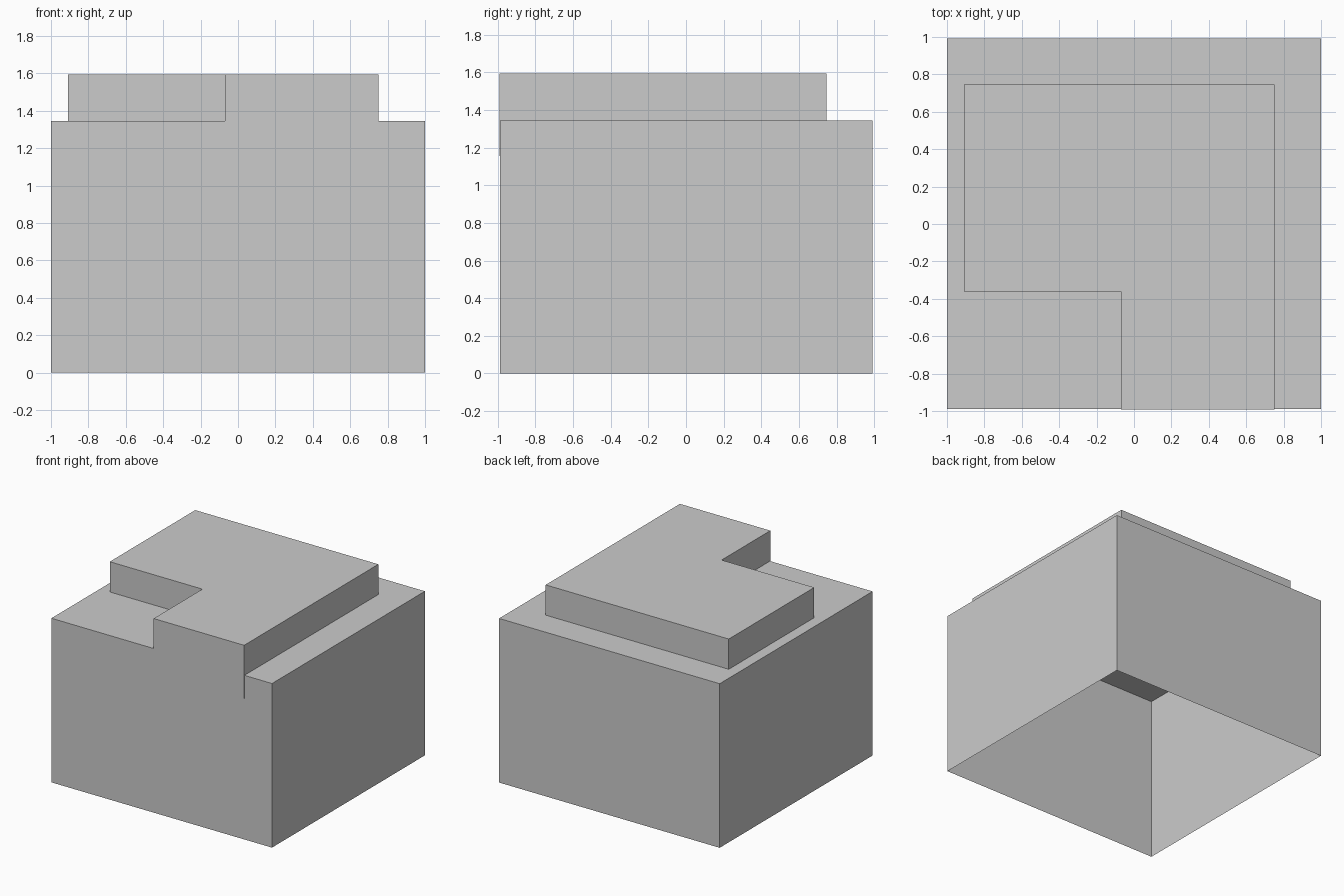
import bpy, bmesh

if "Cube" in bpy.data.objects:
    bpy.data.objects.remove(bpy.data.objects["Cube"])


def open_prism(name, outline, z0, z1):
    """Thin-shelled prism: walls and a flat cap, open underneath."""
    bm = bmesh.new()
    low = [bm.verts.new((x, y, z0)) for x, y in outline]
    high = [bm.verts.new((x, y, z1)) for x, y in outline]
    n = len(outline)
    for i in range(n):
        j = (i + 1) % n
        bm.faces.new((low[i], low[j], high[j], high[i]))
    bm.faces.new(high)
    mesh = bpy.data.meshes.new(name)
    bm.to_mesh(mesh)
    bm.free()
    obj = bpy.data.objects.new(name, mesh)
    bpy.context.collection.objects.link(obj)
    return obj


# Main block, open at the bottom
open_prism("building_body",
           [(-1, -0.988), (1, -0.988), (1, 0.992), (-1, 0.992)],
           0, 1.345)

# L-shaped upper storey, sunk into the body and just proud of its front wall
open_prism("upper_storey",
           [(-0.07, -0.992), (0.75, -0.992), (0.75, 0.746),
            (-0.91, 0.746), (-0.91, -0.361), (-0.07, -0.361)],
           1.155, 1.593)
